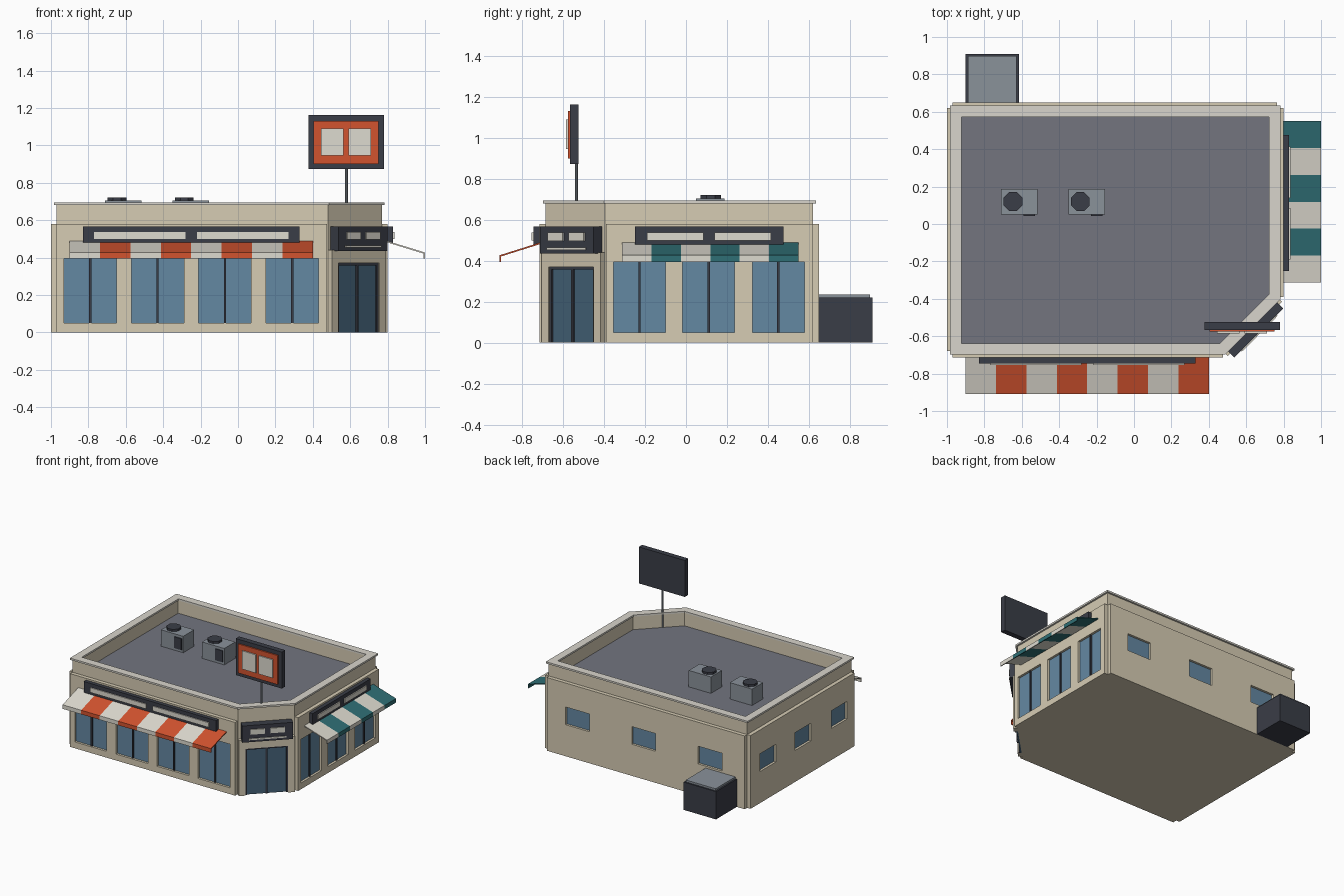
import bpy, bmesh
from math import pi, sqrt
from mathutils import Matrix

if "Cube" in bpy.data.objects:
    bpy.data.objects.remove(bpy.data.objects["Cube"])


def material(name, hex_rgb):
    srgb = [int(hex_rgb[i:i + 2], 16) / 255 for i in (0, 2, 4)]
    m = bpy.data.materials.new(name)
    m.diffuse_color = [((c + 0.055) / 1.055) ** 2.4 for c in srgb] + [1]
    m.use_nodes = True
    m.node_tree.nodes["Principled BSDF"].inputs["Base Color"].default_value = m.diffuse_color
    return m


WALL = material("wall_cream", "D6CCB4")
TRIM = material("trim_pale", "D8D5CC")
ROOF = material("roof_grey", "73757F")
DARK = material("dark_metal", "3A3D47")
GLASS = material("glass_blue", "6488A2")
DOOR = material("door_glass", "46647A")
METAL = material("light_metal", "8A929A")
RED = material("red_orange", "D2532F")
TEAL = material("teal", "2F6F75")
CREAM = material("sign_cream", "DEDBD0")


def frame(x, y, degrees):
    return Matrix.Translation((x, y, 0)) @ Matrix.Rotation(degrees * pi / 180, 4, 'Z')


# Wall frames: local x runs along the wall, local -y points outwards
WORLD = Matrix()
FRONT, RIGHT = frame(0, -0.685, 0), frame(0.77, 0, 90)
BACK, LEFT = frame(0, 0.62, 180), frame(-0.97, 0, -90)
CORNER = frame(0.625, -0.54, 45)


def finish(name, bm, mat, fr=WORLD):
    bmesh.ops.recalc_face_normals(bm, faces=bm.faces)
    me = bpy.data.meshes.new(name)
    bm.to_mesh(me)
    bm.free()
    me.materials.append(mat)
    ob = bpy.data.objects.new(name, me)
    ob.matrix_world = fr
    bpy.context.collection.objects.link(ob)
    return ob


def extrude(bm, points, vector):
    face = bm.faces.new([bm.verts.new(p) for p in points])
    res = bmesh.ops.extrude_face_region(bm, geom=[face], use_keep_orig=True)
    bmesh.ops.translate(bm, vec=vector, verts=[v for v in res["geom"] if isinstance(v, bmesh.types.BMVert)])


def boxes(name, mat, fr, items):
    """Each item: along-wall range, outward range, height range."""
    bm = bmesh.new()
    for u0, u1, d0, d1, z0, z1 in items:
        extrude(bm, [(u0, -d0, z0), (u1, -d0, z0), (u1, -d1, z0), (u0, -d1, z0)], (0, 0, z1 - z0))
    return finish(name, bm, mat, fr)


def box(name, mat, x0, x1, y0, y1, z0, z1):
    return boxes(name, mat, WORLD, [(x0, x1, -y0, -y1, z0, z1)])


def cylinder(name, mat, x, y, z0, z1, r, sides):
    bm = bmesh.new()
    bmesh.ops.create_cone(bm, cap_ends=True, segments=sides, radius1=r, radius2=r, depth=z1 - z0,
                          matrix=Matrix.Translation((x, y, (z0 + z1) / 2)) @ Matrix.Rotation(pi / sides, 4, 'Z'))
    return finish(name, bm, mat)


def footprint(d, z):
    """Building outline with the cut corner, offset outwards by d."""
    x0, x1, y0, y1, c = -0.97 - d, 0.77 + d, -0.685 - d, 0.62 + d, 1.165 + d * sqrt(2)
    return [(x0, y0, z), (c + y0, y0, z), (x1, x1 - c, z), (x1, y1, z), (x0, y1, z)]


def ring(name, mat, outer, inner, z0, z1):
    bm = bmesh.new()
    loops = [[bm.verts.new(p) for p in footprint(d, z)]
             for d, z in ((outer, z0), (outer, z1), (inner, z1), (inner, z0))]
    for a, b in zip(loops, loops[1:] + loops[:1]):
        for i in range(5):
            j = (i + 1) % 5
            bm.faces.new((a[i], a[j], b[j], b[i]))
    return finish(name, bm, mat)


def facade(name, fr, u0, u1, top, depth, holes, z0, z1):
    """Wall panel with rectangular openings, extruded outwards."""
    us = sorted([u0, u1] + [u for h in holes for u in h])
    zs = sorted({0, z0, z1, top})
    bm = bmesh.new()
    for a, b in zip(us, us[1:]):
        for c, d in zip(zs, zs[1:]):
            if not ((a, b) in holes and (c, d) == (z0, z1)):
                bm.faces.new([bm.verts.new(p) for p in ((a, 0, c), (b, 0, c), (b, 0, d), (a, 0, d))])
    bmesh.ops.remove_doubles(bm, verts=bm.verts, dist=1e-5)
    res = bmesh.ops.extrude_face_region(bm, geom=bm.faces[:], use_keep_orig=True)
    bmesh.ops.translate(bm, vec=(0, -depth, 0), verts=[v for v in res["geom"] if isinstance(v, bmesh.types.BMVert)])
    bmesh.ops.dissolve_limit(bm, angle_limit=0.01, verts=bm.verts, edges=bm.edges)
    return finish(name, bm, WALL, fr)


def spans(centres, width):
    return [(c - width / 2, c + width / 2) for c in centres]


# Building shell, roof and parapet
bm = bmesh.new()
extrude(bm, footprint(0, 0), (0, 0, 0.57))
finish("building_body", bm, WALL)
ring("parapet", WALL, 0, -0.04, 0.56, 0.685)
ring("parapet_cap", TRIM, 0.014, -0.047, 0.68, 0.694)
bm = bmesh.new()
bm.faces.new([bm.verts.new(p) for p in footprint(-0.039, 0.575)])
finish("roof_deck", bm, ROOF)

# Wall panels with shop windows and small rear windows
walls = [("front", FRONT, -0.97, 0.475, spans((-0.79, -0.43, -0.07, 0.29), 0.28), 0.05, 0.395),
         ("right", RIGHT, -0.39, 0.62, spans((-0.227, 0.11, 0.451), 0.255), 0.05, 0.395),
         ("back", BACK, -0.765, 0.97, spans((-0.495, 0.085, 0.665), 0.21), 0.25, 0.39),
         ("left", LEFT, -0.62, 0.68, spans((-0.4, 0.035, 0.49), 0.2), 0.25, 0.39)]
for side, fr, u0, u1, holes, z0, z1 in walls:
    facade(side + "_wall_panel", fr, u0, u1, 0.58, 0.03, holes, z0, z1)
    boxes(side + "_window_glass", GLASS, fr, [(a, b, 0, 0.012, z0, z1) for a, b in holes])
    if side in ("front", "right"):
        boxes(side + "_window_mullions", DARK, fr,
              [((a + b) / 2 - 0.006, (a + b) / 2 + 0.006, 0.005, 0.022, z0, z1) for a, b in holes])

# Corner entrance
facade("entrance_surround", CORNER, -0.205, 0.205, 0.44, 0.03, [(-0.155, 0.155)], 0, 0.37)
boxes("entrance_glass", DOOR, CORNER, [(-0.155, 0.155, 0, 0.012, 0, 0.37)])
boxes("entrance_frame", DARK, CORNER,
      [(-0.155, -0.143, 0.005, 0.022, 0, 0.37), (0.143, 0.155, 0.005, 0.022, 0, 0.37),
       (-0.007, 0.007, 0.005, 0.022, 0, 0.37), (-0.155, 0.155, 0.005, 0.022, 0.357, 0.37)])

# Sign boards on the walls
boxes("front_sign", DARK, FRONT, [(-0.83, 0.33, 0.03, 0.06, 0.48, 0.567)])
boxes("front_sign_panels", CREAM, FRONT,
      [(-0.77, -0.28, 0.06, 0.068, 0.5, 0.537), (-0.22, 0.27, 0.06, 0.068, 0.5, 0.537)])
boxes("right_sign", DARK, RIGHT, [(-0.25, 0.475, 0.03, 0.06, 0.48, 0.567)])
boxes("right_sign_panels", CREAM, RIGHT,
      [(-0.19, 0.085, 0.06, 0.068, 0.5, 0.537), (0.14, 0.415, 0.06, 0.068, 0.5, 0.537)])
boxes("entrance_sign", DARK, CORNER, [(-0.185, 0.185, 0, 0.06, 0.435, 0.567)])
boxes("entrance_sign_panels", CREAM, CORNER,
      [(-0.125, -0.02, 0.06, 0.068, 0.497, 0.537), (0.02, 0.125, 0.06, 0.068, 0.497, 0.537),
       (-0.135, 0.135, 0.06, 0.066, 0.453, 0.464)])


# Striped awnings with a short hanging valance
def awning(name, fr, u0, u1, count, colour, reach):
    w = (u1 - u0) / count
    profile = [(0.025, 0.49), (reach, 0.427), (reach, 0.395), (reach - 0.007, 0.395),
               (reach - 0.007, 0.421), (0.025, 0.482)]
    for first, mat, label in ((0, CREAM, "pale"), (1, colour, "coloured")):
        bm = bmesh.new()
        for i in range(first, count, 2):
            extrude(bm, [(u0 + i * w, -d, z) for d, z in profile], (w, 0, 0))
        finish(f"{name}_{label}_stripes", bm, mat, fr)


awning("front_awning", FRONT, -0.9, 0.4, 8, RED, 0.225)
awning("right_awning", RIGHT, -0.313, 0.55, 6, TEAL, 0.23)

# Rooftop pole sign
cylinder("sign_pole", METAL, 0.58, -0.535, 0.575, 0.9, 0.008, 8)
box("pole_sign_board", DARK, 0.377, 0.78, -0.566, -0.524, 0.873, 1.162)
box("pole_sign_face", RED, 0.405, 0.75, -0.576, -0.566, 0.9, 1.13)
for i, x in enumerate((0.445, 0.59)):
    box(f"pole_sign_panel_{i + 1}", CREAM, x, x + 0.12, -0.585, -0.576, 0.945, 1.09)

# Rooftop air conditioners
for i, x in enumerate((-0.71, -0.35)):
    box(f"cooler_{i + 1}_box", METAL, x, x + 0.195, 0.05, 0.187, 0.575, 0.705)
    cylinder(f"cooler_{i + 1}_fan", DARK, x + 0.063, 0.12, 0.7, 0.722, 0.054, 8)
    box(f"cooler_{i + 1}_vent", DARK, x + 0.12, x + 0.182, 0.043, 0.05, 0.595, 0.685)

# Waste bin behind the shop
box("waste_bin", DARK, -0.9, -0.615, 0.65, 0.91, 0, 0.22)
box("waste_bin_lid", METAL, -0.888, -0.627, 0.65, 0.898, 0.22, 0.235)
